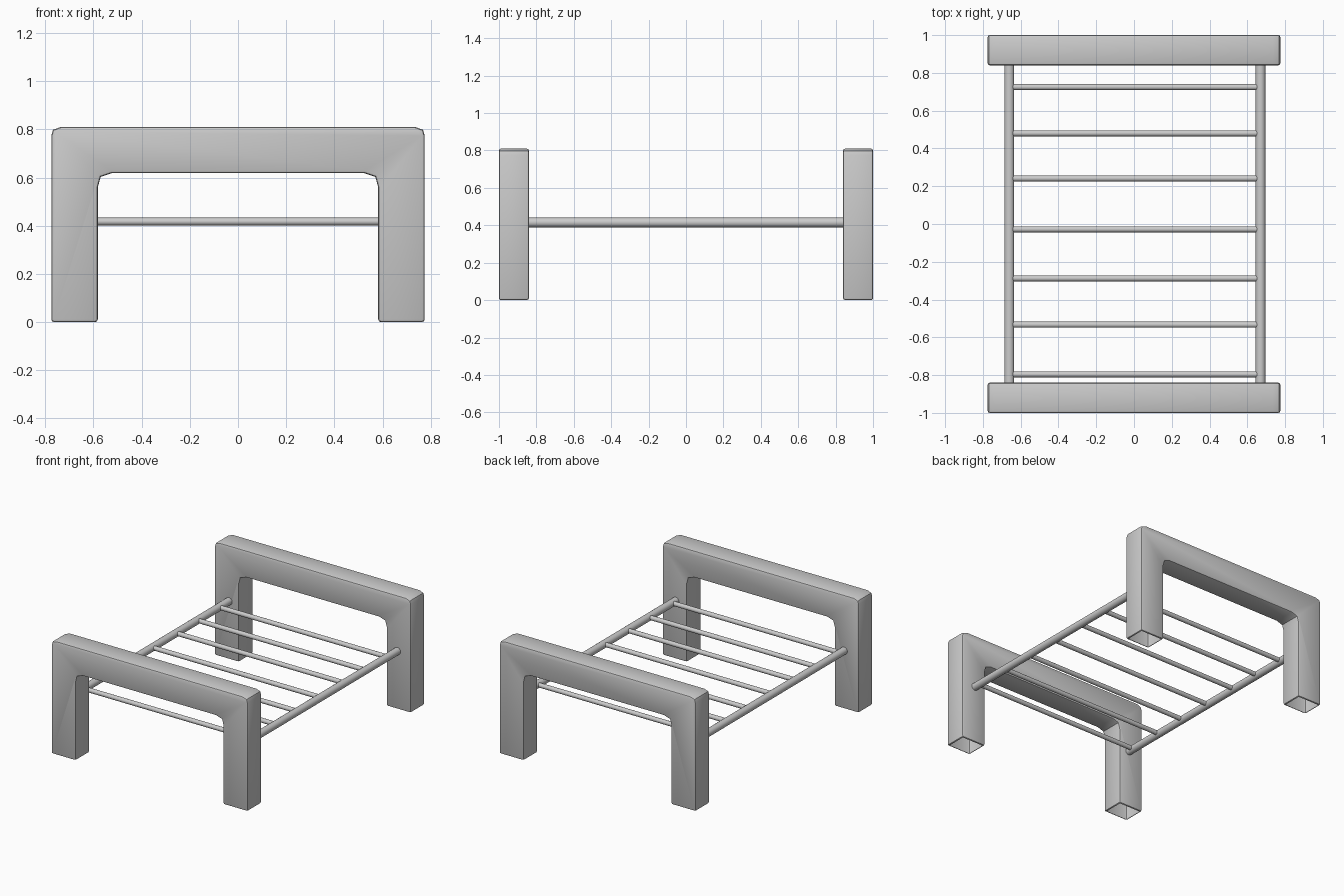
import bpy, bmesh, math
from mathutils import Matrix, Vector

cube = bpy.data.objects.get("Cube")
if cube:
    bpy.data.objects.remove(cube)

# Single grey material
grey = bpy.data.materials.new("plain grey")
grey.use_nodes = True
colour = (0.6, 0.6, 0.6, 1)
grey.diffuse_color = colour
grey.node_tree.nodes["Principled BSDF"].inputs["Base Color"].default_value = colour


def finish(name, bm):
    mesh = bpy.data.meshes.new(name)
    bm.to_mesh(mesh)
    bm.free()
    mesh.materials.append(grey)
    obj = bpy.data.objects.new(name, mesh)
    bpy.context.collection.objects.link(obj)
    bpy.ops.object.select_all(action='DESELECT')
    obj.select_set(True)
    bpy.context.view_layer.objects.active = obj
    bpy.ops.object.shade_smooth_by_angle(angle=math.radians(40))
    return obj


def end_frame(name, y0, depth=0.16):
    # Right half of the arch outline, from inner foot over to the outer foot
    half = [(0.775, 0), (0.775, 0.775), (0.768, 0.798), (0.735, 0.81)]
    inner = [(0.525, 0.618), (0.57, 0.603), (0.582, 0.56), (0.582, 0)]
    outline = half + [(-x, z) for x, z in reversed(half)]
    outline += [(-x, z) for x, z in reversed(inner)] + inner
    bm = bmesh.new()
    face = bm.faces.new([bm.verts.new((x, y0, z)) for x, z in outline])
    ext = bmesh.ops.extrude_face_region(bm, geom=[face])
    bmesh.ops.translate(bm, vec=(0, depth, 0),
                        verts=[v for v in ext["geom"] if isinstance(v, bmesh.types.BMVert)])
    bmesh.ops.recalc_face_normals(bm, faces=bm.faces)
    # Soften the rims and the feet
    edges = [e for e in bm.edges if abs(e.verts[0].co.y - e.verts[1].co.y) < 0.01
             or max(v.co.z for v in e.verts) < 0.01]
    bmesh.ops.bevel(bm, geom=edges, offset=0.011, segments=2, profile=0.5, affect='EDGES')
    # Legs are hollow and open underneath
    bm.normal_update()
    feet = [f for f in bm.faces if f.normal.z < -0.95 and f.calc_center_median().z < 0.003]
    bmesh.ops.delete(bm, geom=feet, context='FACES')
    return finish(name, bm)


def rod(name, start, end, radius):
    start, end = Vector(start), Vector(end)
    axis = end - start
    turn = axis.to_track_quat('Z', 'Y').to_matrix().to_4x4()
    bm = bmesh.new()
    bmesh.ops.create_cone(bm, cap_ends=True, segments=24, radius1=radius, radius2=radius,
                          depth=axis.length, matrix=Matrix.Translation((start + end) / 2) @ turn)
    return finish(name, bm)


# Head and foot arches
end_frame("front_frame", -1)
end_frame("back_frame", 0.84)

# Long side rails
for name, x in (("right_rail", -0.66), ("left_rail", 0.67)):
    rod(name, (x, -0.845, 0.415), (x, 0.845, 0.415), 0.026)

# Cross slats
for i, y in enumerate((-0.796, -0.533, -0.288, -0.028, 0.241, 0.48, 0.725)):
    rod(f"slat_{i + 1}", (-0.645, y, 0.417), (0.655, y, 0.417), 0.016)
